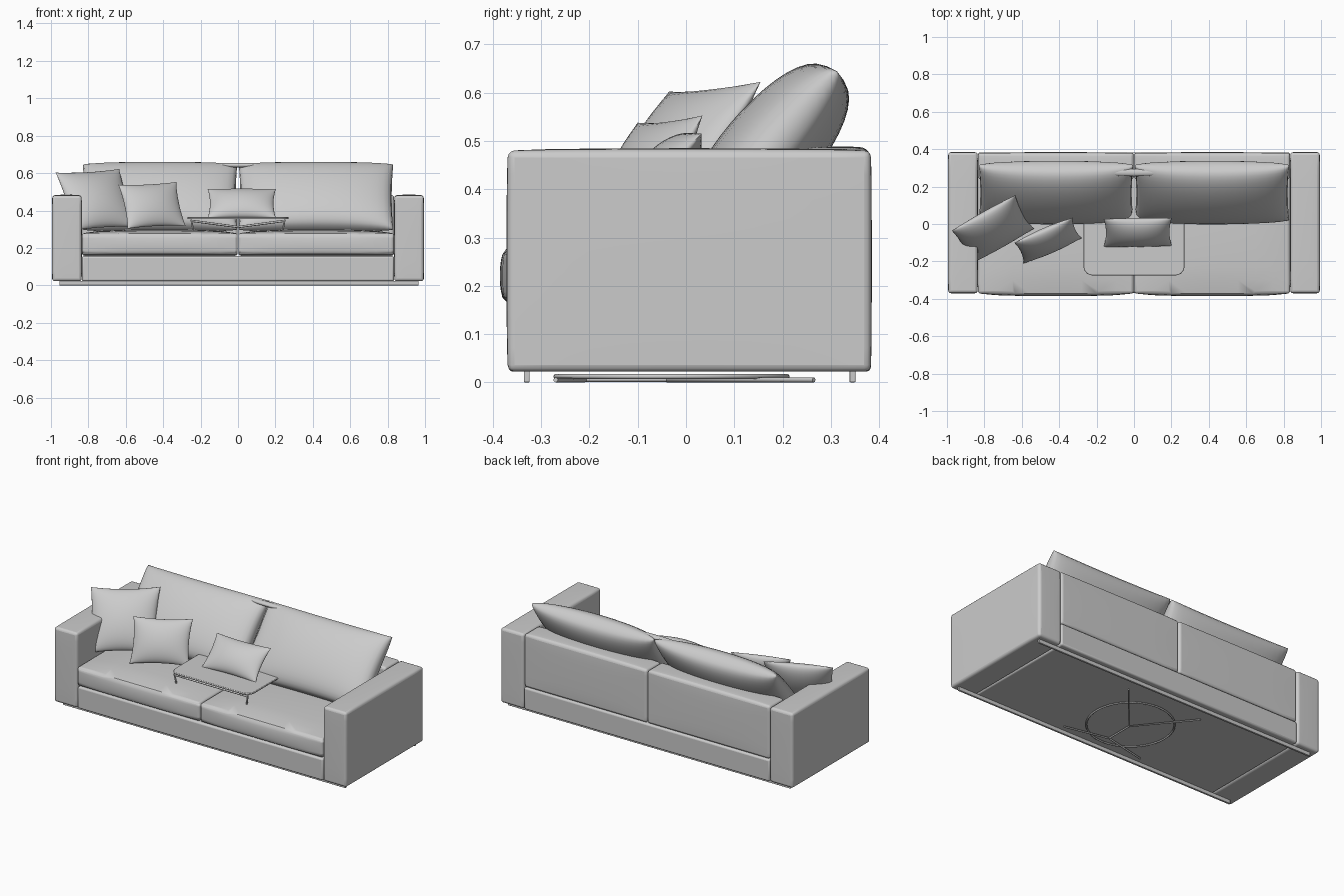
import bpy, bmesh, math
from mathutils import Vector

if "Cube" in bpy.data.objects:
    bpy.data.objects.remove(bpy.data.objects["Cube"])

fabric = bpy.data.materials.new("light_grey")
fabric.diffuse_color = (0.6, 0.6, 0.6, 1)
fabric.use_nodes = True
fabric.node_tree.nodes["Principled BSDF"].inputs["Base Color"].default_value = fabric.diffuse_color


def finish(name, bm, angle=40, bevel=0, segments=3):
    """Turn a bmesh into a smooth-shaded object, optionally with rounded edges."""
    bmesh.ops.recalc_face_normals(bm, faces=bm.faces)
    mesh = bpy.data.meshes.new(name)
    bm.to_mesh(mesh)
    bm.free()
    mesh.materials.append(fabric)
    ob = bpy.data.objects.new(name, mesh)
    bpy.context.collection.objects.link(ob)
    bpy.ops.object.select_all(action='DESELECT')
    ob.select_set(True)
    bpy.context.view_layer.objects.active = ob
    if bevel:
        mod = ob.modifiers.new("rounding", 'BEVEL')
        mod.width, mod.segments = bevel, segments
        mod.limit_method, mod.angle_limit = 'ANGLE', math.radians(50)
    bpy.ops.object.shade_smooth_by_angle(angle=math.radians(angle))
    return ob


def box(name, lo, hi, bevel=0.012, crown=(0, 0, 0, 0), cuts=8):
    """Upholstered block; crown = bulge of top, front, back and sides."""
    bm = bmesh.new()
    bmesh.ops.create_cube(bm, size=2)
    if any(crown):
        bmesh.ops.subdivide_edges(bm, edges=bm.edges, cuts=cuts, use_grid_fill=True)
    top, front, back, side = crown
    lo, hi = Vector(lo), Vector(hi)
    mid, half = (lo + hi) / 2, (hi - lo) / 2
    for v in bm.verts:
        x, y, z = v.co
        fx, fy, fz = 1 - x * x, 1 - y * y, 1 - z * z
        p = mid + Vector((x * half.x, y * half.y, z * half.z))
        if z > 0.99:
            p.z += top * math.sqrt(max(fx * fy, 0))
        if y < -0.99:
            p.y -= front * math.sqrt(max(fx * fz, 0))
        if y > 0.99:
            p.y += back * math.sqrt(max(fx * fz, 0))
        if abs(x) > 0.99:
            p.x += side * x * math.sqrt(max(fy * fz, 0))
        v.co = p
    return finish(name, bm, 40, bevel)


def pillow(name, centre, across, up, thick, pinch=0.07, power=0.55, n=20):
    """Stuffed cushion: two bulged sheets meeting in a seam with drawn-in edges."""
    centre, across, up = Vector(centre), Vector(across) / 2, Vector(up) / 2
    normal = across.cross(up).normalized()
    bm = bmesh.new()
    for sign in (1, -1):
        grid = []
        for j in range(n + 1):
            row = []
            for i in range(n + 1):
                # sine spacing packs the rows close to the seam
                u = math.sin(math.pi / 2 * (2 * i / n - 1))
                v = math.sin(math.pi / 2 * (2 * j / n - 1))
                fu, fv = max(1 - u * u, 0), max(1 - v * v, 0)
                p = centre + across * u * (1 - pinch * fv) + up * v * (1 - pinch * fu)
                row.append(bm.verts.new(p + normal * sign * thick * (fu * fv) ** power))
            grid.append(row)
        for j in range(n):
            for i in range(n):
                bm.faces.new((grid[j][i], grid[j][i + 1], grid[j + 1][i + 1], grid[j + 1][i]))
    bmesh.ops.remove_doubles(bm, verts=bm.verts, dist=1e-5)
    return finish(name, bm, 60)


def rod(name, points, radius, closed=False):
    """Round bar following a path."""
    curve = bpy.data.curves.new(name, 'CURVE')
    curve.dimensions, curve.bevel_depth, curve.bevel_resolution = '3D', radius, 2
    curve.use_fill_caps = True
    spline = curve.splines.new('POLY')
    spline.points.add(len(points) - 1)
    for sp, p in zip(spline.points, points):
        sp.co = (*p, 1)
    spline.use_cyclic_u = closed
    curve.materials.append(fabric)
    ob = bpy.data.objects.new(name, curve)
    bpy.context.collection.objects.link(ob)


# Frame
box("base_frame", (-0.834, -0.368, 0.022), (0.834, 0.383, 0.156), 0.01)
for y, part in ((-0.33, "front_runner"), (0.345, "back_runner")):
    box(part, (-0.955, y - 0.006, 0), (0.965, y + 0.006, 0.024), 0.002)

# Mirrored halves: arms, seats, backs and loose back cushions
for s, side in ((-1, "left"), (1, "right")):
    def span(a, b):
        return sorted((s * a, s * b))
    x0, x1 = span(0.836, 0.993)
    box(side + "_arm", (x0, -0.369, 0.022), (x1, 0.383, 0.48), 0.014, (0.005, 0.003, 0.002, 0.002))
    x0, x1 = span(0.002, 0.834)
    box(side + "_seat", (x0, -0.371, 0.163), (x1, 0.26, 0.278), 0.018, (0.022, 0.015, 0, 0))
    box(side + "_back", (x0, 0.24, 0.158), (x1, 0.38, 0.483), 0.014, (0.006, 0, 0.004, 0))
    x0, x1 = span(0.004, 0.83)
    pillow(side + "_back_cushion", ((x0 + x1) / 2, 0.168, 0.472), (x1 - x0, 0, 0),
           (0, 0.29, 0.345), 0.1, 0.02, 0.36)

# Scatter pillows: centre, edge vector across, edge vector up, half thickness
pillow("large_pillow", (-0.755, -0.03, 0.458), (0.34, 0.19, 0.02), (-0.10, 0.18, 0.31), 0.065)
pillow("medium_pillow", (-0.46, -0.088, 0.428), (0.31, 0.135, 0.015), (-0.05, 0.11, 0.235), 0.05)
pillow("small_pillow", (0.02, -0.045, 0.438), (0.365, 0.005, 0.0), (0, 0.15, 0.155), 0.05)

# Small tray table with rounded corners
bm = bmesh.new()
outline = []
for k, (cx, cy) in enumerate(((1, 1), (-1, 1), (-1, -1), (1, -1))):
    for i in range(7):
        a = math.pi / 2 * (k + i / 6)
        outline.append(bm.verts.new((cx * 0.22 + 0.05 * math.cos(a), cy * 0.225 + 0.05 * math.sin(a), 0.354)))
slab = bm.faces.new(outline)
top = bmesh.ops.extrude_face_region(bm, geom=[slab])
bmesh.ops.translate(bm, vec=(0, 0, 0.011), verts=[g for g in top["geom"] if isinstance(g, bmesh.types.BMVert)])
finish("tray_top", bm, 40, 0.003, 2)
for s, side in ((-1, "left"), (1, "right")):
    rod(side + "_tray_brace", [(s * 0.25, -0.262, 0.345), (0, -0.205, 0.312)], 0.006)
    rod(side + "_tray_leg", [(s * 0.25, -0.262, 0.352), (s * 0.235, -0.255, 0.27)], 0.005)

# Table foot beneath the sofa: ring and spread bars
ring = [(0.24 * math.cos(t * math.pi / 24), -0.03 + 0.24 * math.sin(t * math.pi / 24), 0.012) for t in range(48)]
rod("foot_ring", ring, 0.005, True)
rod("foot_bar_back", [(-0.25, 0.265, 0.005), (0, -0.04, 0.005), (0.26, 0.265, 0.005)], 0.005)
rod("foot_bar_centre", [(0, -0.04, 0.006), (0, -0.21, 0.006)], 0.005)
rod("foot_bar_front", [(-0.27, -0.27, 0.005), (0, -0.21, 0.005), (0.27, -0.27, 0.005)], 0.005)

# Flat lens-shaped headrest piece between the back cushions
bm = bmesh.new()
bmesh.ops.create_uvsphere(bm, u_segments=24, v_segments=10, radius=1)
for v in bm.verts:
    v.co = (v.co.x * 0.2, 0.275 + v.co.y * 0.02, 0.642 + v.co.z * 0.013)
finish("headrest_strip", bm, 60)
